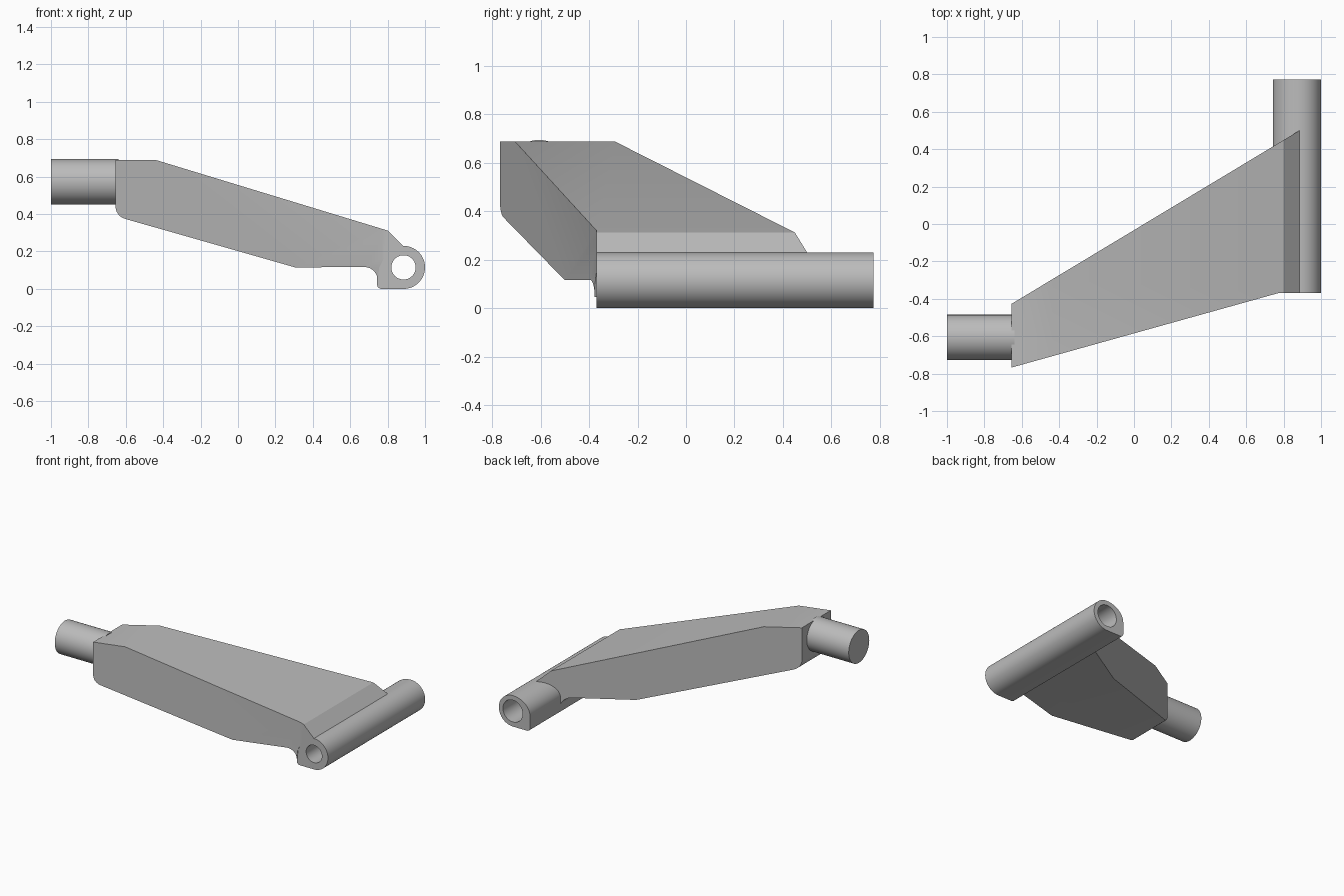
import bpy
import bmesh
from math import cos, sin, radians, hypot
from mathutils import Vector

cube = bpy.data.objects.get("Cube")
if cube:
    bpy.data.objects.remove(cube)

grey = bpy.data.materials.new("plain grey")
grey.use_nodes = True
grey.diffuse_color = (0.5, 0.5, 0.5, 1)
grey.node_tree.nodes["Principled BSDF"].inputs["Base Color"].default_value = (0.5, 0.5, 0.5, 1)


def arc(cx, cz, rx, rz, start, end, steps=12):
    """Points of an elliptical arc, angles in degrees."""
    angles = [radians(start + (end - start) * i / steps) for i in range(steps + 1)]
    return [(cx + rx * cos(a), cz + rz * sin(a)) for a in angles]


def prism(loops, y0, y1):
    """Fill closed x-z loops (later ones are holes) and extrude them along y."""
    bm = bmesh.new()
    for loop in loops:
        verts = [bm.verts.new((x, y0, z)) for x, z in loop]
        for i, v in enumerate(verts):
            bm.edges.new((verts[i - 1], v))
    bmesh.ops.triangle_fill(bm, edges=bm.edges[:], use_beauty=True, normal=(0, -1, 0))
    result = bmesh.ops.extrude_face_region(bm, geom=bm.faces[:], use_keep_orig=True)
    moved = [v for v in result["geom"] if isinstance(v, bmesh.types.BMVert)]
    bmesh.ops.translate(bm, verts=moved, vec=(0, y1 - y0, 0))
    return bm


def finish(name, bm):
    bmesh.ops.recalc_face_normals(bm, faces=bm.faces[:])
    mesh = bpy.data.meshes.new(name)
    bm.to_mesh(mesh)
    bm.free()
    mesh.materials.append(grey)
    obj = bpy.data.objects.new(name, mesh)
    bpy.context.collection.objects.link(obj)
    bpy.ops.object.select_all(action="DESELECT")
    obj.select_set(True)
    bpy.context.view_layer.objects.active = obj
    bpy.ops.object.shade_smooth_by_angle(angle=radians(25))


# Sloping arm: side outline, split where the front bends, then tapered in plan
BEND_X, FRONT_Y, END_X = 0.77, -0.37, -0.655
outline = [(END_X, 0.688), (-0.435, 0.688), (0.80, 0.312), (0.885, 0.229),
           (0.885, 0.205), (0.785, 0.175), (0.755, 0.115)]
outline += arc(0.675, 0.045, 0.072, 0.072, 0, 90)
outline += [(0.305, 0.115)]
outline += arc(-0.585, 0.442, 0.07, 0.07, 254, 180, 8)
arm = prism([outline], -1, 1)
bmesh.ops.bisect_plane(arm, geom=arm.verts[:] + arm.edges[:] + arm.faces[:],
                       plane_co=(BEND_X, 0, 0), plane_no=(1, 0, 0))
for v in arm.verts:
    if v.co.y < 0:
        v.co.y = min(FRONT_Y, FRONT_Y + 0.279 * (v.co.x - BEND_X))
    else:
        v.co.y = -0.427 + 0.602 * (v.co.x - END_X)
finish("arm", arm)

# Long pivot sleeve: round on top and right, square foot on the left
PIVOT_X, PIVOT_Z, RADIUS, BORE = 0.885, 0.115, 0.115, 0.065
sleeve_outline = arc(PIVOT_X, PIVOT_Z, RADIUS, RADIUS, -90, 90, 32)
sleeve_outline += arc(PIVOT_X, PIVOT_Z, 0.142, RADIUS, 90, 180, 16)[1:]
sleeve_outline += arc(0.768, 0.025, 0.025, 0.025, 180, 270, 6)
bore = arc(PIVOT_X, PIVOT_Z, BORE, BORE, 0, 360, 40)[:-1]
sleeve = prism([sleeve_outline, bore], FRONT_Y, 0.773)

# The bore widens towards the back
for v in sleeve.verts:
    dx, dz = v.co.x - PIVOT_X, v.co.z - PIVOT_Z
    if v.co.y > 0 and hypot(dx, dz) < BORE * 1.1:
        v.co.x, v.co.z = PIVOT_X + dx * 1.25, PIVOT_Z + dz * 1.25
finish("pivot_sleeve", sleeve)

# Round stub axle on the narrow end
axle = bmesh.new()
bmesh.ops.create_cone(axle, cap_ends=True, segments=64, radius1=0.121, radius2=0.121, depth=0.36)
for v in axle.verts:
    v.co = Vector((v.co.z - 0.82, v.co.x - 0.606, v.co.y + 0.573))
finish("stub_axle", axle)
